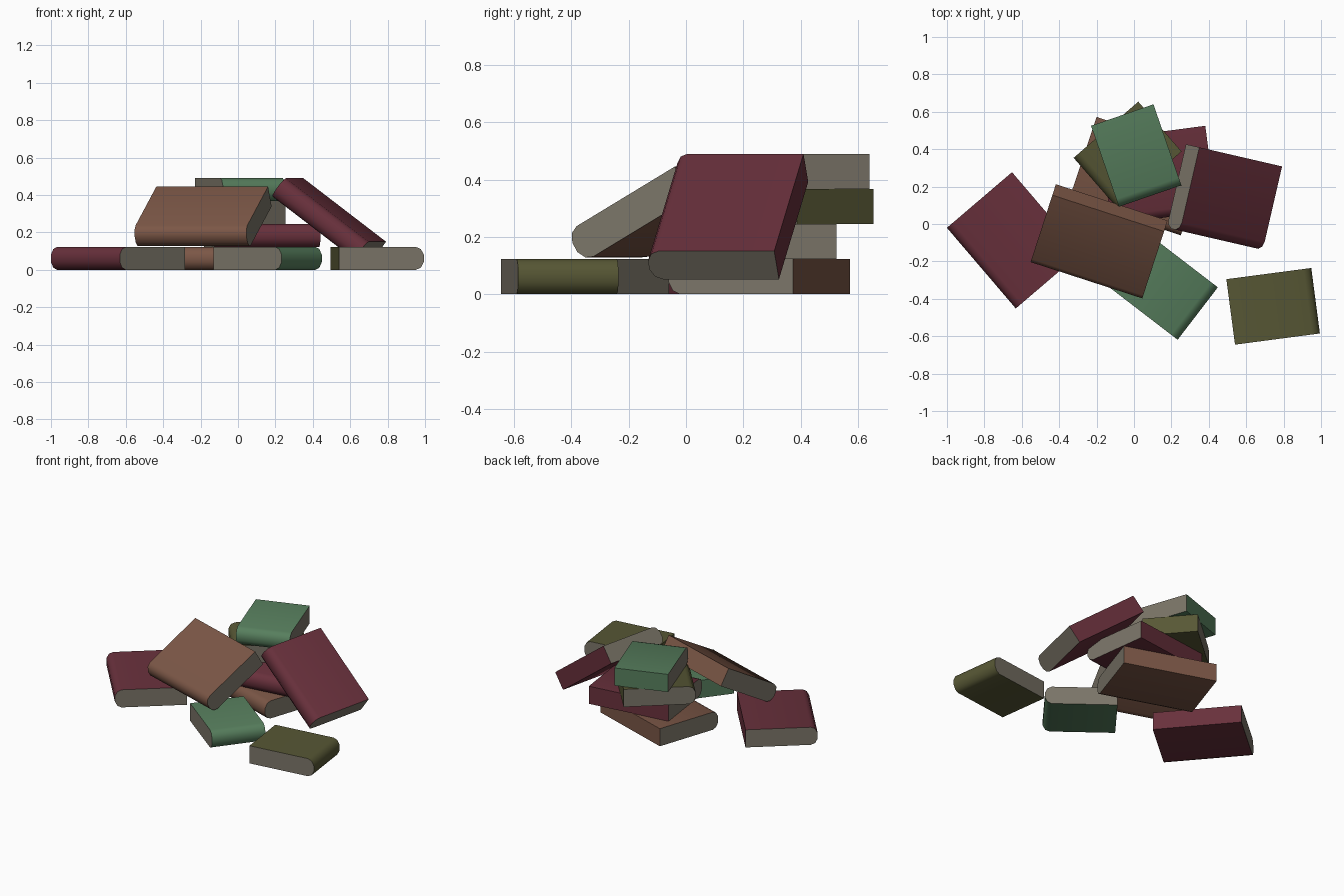
import bpy, bmesh
from math import radians, sin, cos, pi
from mathutils import Matrix, Vector

if "Cube" in bpy.data.objects:
    bpy.data.objects.remove(bpy.data.objects["Cube"])

T, W, BULGE, SEG = 0.1225, 0.46, 0.045, 5   # thickness, width, spine bulge, spine sides


def material(name, rgb):
    m = bpy.data.materials.new(name)
    m.diffuse_color = (*rgb, 1)
    m.use_nodes = True
    m.node_tree.nodes["Principled BSDF"].inputs["Base Color"].default_value = m.diffuse_color
    return m


PAGES = material("pages", (0.20, 0.18, 0.14))
RED = material("red_cover", (0.14, 0.03, 0.045))
BROWN = material("brown_cover", (0.20, 0.095, 0.062))
GREEN = material("green_cover", (0.095, 0.21, 0.11))
OLIVE = material("olive_cover", (0.095, 0.095, 0.035))


def profile():
    # square fore edge at +y, rounded spine at -y
    pts = [(W / 2, -T / 2), (W / 2, T / 2)]
    for i in range(SEG + 1):
        a = pi / 2 - pi * i / SEG
        pts.append((-W / 2 + BULGE - BULGE * cos(a), T / 2 * sin(a)))
    return pts


def book(name, cover, length, center, yaw, pitch=0, roll=0):
    bm = bmesh.new()
    ring = [bm.verts.new((-length / 2, y, z)) for y, z in profile()]
    base = bm.faces.new(ring)
    ext = bmesh.ops.extrude_face_region(bm, geom=[base])
    moved = [g for g in ext["geom"] if isinstance(g, bmesh.types.BMVert)]
    bmesh.ops.translate(bm, verts=moved, vec=(length, 0, 0))
    bmesh.ops.recalc_face_normals(bm, faces=bm.faces[:])
    # the two ends show the pages, everything else is cover
    for f in bm.faces:
        f.material_index = 1 if abs(f.normal.x) > 0.9 else 0
    me = bpy.data.meshes.new(name)
    bm.to_mesh(me)
    bm.free()
    me.materials.append(cover)
    me.materials.append(PAGES)
    ob = bpy.data.objects.new(name, me)
    bpy.context.collection.objects.link(ob)
    ob.matrix_world = (Matrix.Translation(Vector(center))
                       @ Matrix.Rotation(radians(yaw), 4, 'Z')
                       @ Matrix.Rotation(radians(pitch), 4, 'Y')
                       @ Matrix.Rotation(radians(roll), 4, 'X'))
    bpy.ops.object.select_all(action='DESELECT')
    ob.select_set(True)
    bpy.context.view_layer.objects.active = ob
    bpy.ops.object.shade_smooth_by_angle(angle=radians(50))


H = T / 2
LARGE, MEDIUM, SMALL = 0.628, 0.567, 0.353

# books lying on the floor
book("floor_book_red", RED, MEDIUM, (-0.643, -0.088, H), -49.5)
book("floor_book_olive", OLIVE, SMALL, (0.745, -0.44, H), 97.5)
book("floor_book_green", GREEN, SMALL, (0.16, -0.34, H), 52.5)

# stacked books
book("stack_book_brown", BROWN, LARGE, (0.025, 0.255, H), -18.5)
book("stack_book_red", RED, MEDIUM, (0.13, 0.26, H + T), 7.5)
book("stack_book_olive", OLIVE, SMALL, (-0.035, 0.37, H + 2 * T), -49)
book("stack_book_green", GREEN, SMALL, (0.012, 0.365, H + 3 * T), 19)

# books leaning on the stack
book("leaning_book_red", RED, MEDIUM, (0.483, 0.143, 0.271), -13, pitch=36.8)
book("leaning_book_brown", BROWN, LARGE, (-0.19, -0.103, 0.277), -18, roll=30)
